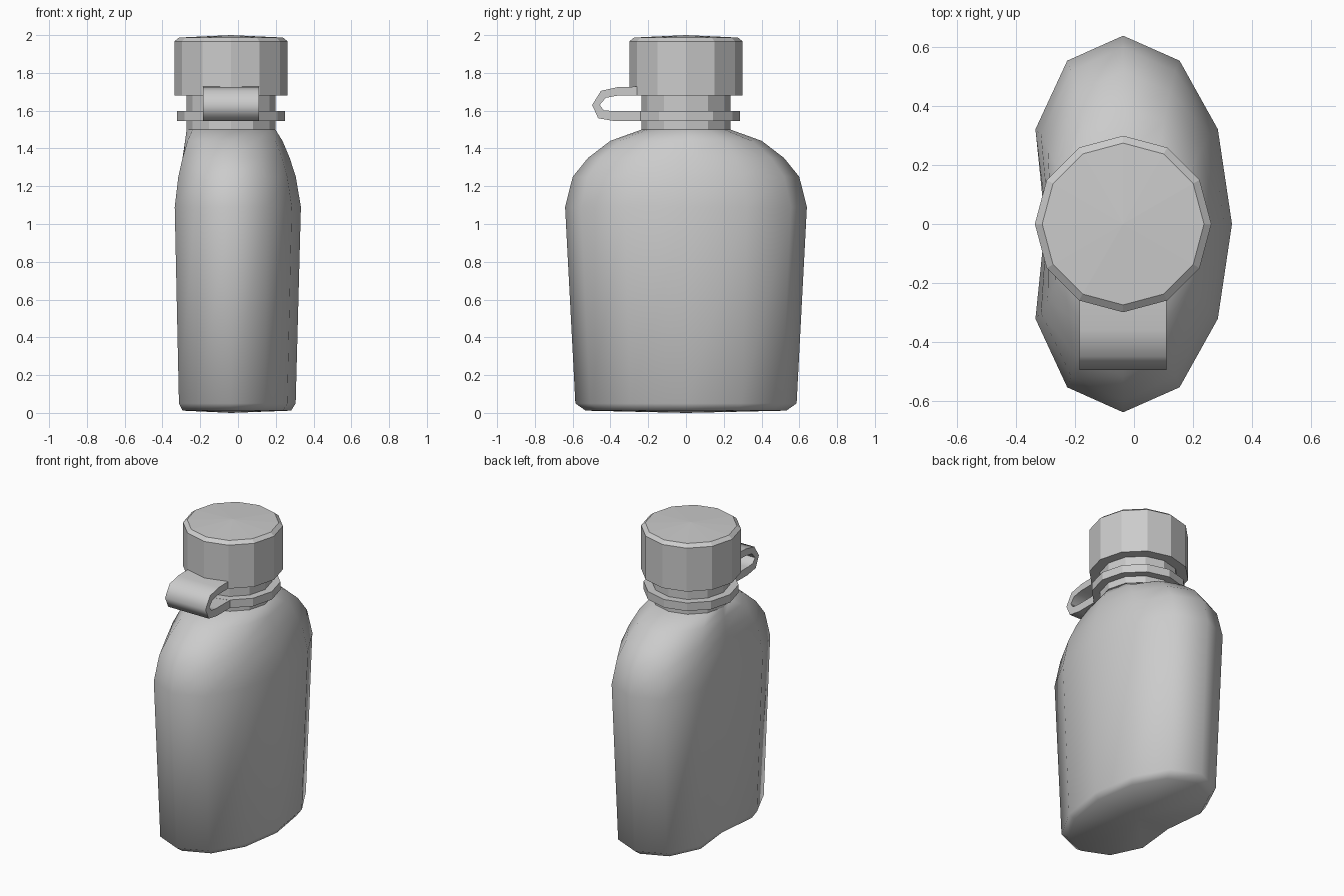
import bpy, bmesh, math

if "Cube" in bpy.data.objects:
    bpy.data.objects.remove(bpy.data.objects["Cube"])

CX = -0.037   # axis of the bottle
N = 12        # sides of every round part


def finish(name, bm, smooth_angle=None):
    bmesh.ops.recalc_face_normals(bm, faces=bm.faces[:])
    me = bpy.data.meshes.new(name)
    bm.to_mesh(me)
    bm.free()
    ob = bpy.data.objects.new(name, me)
    bpy.context.collection.objects.link(ob)
    if smooth_angle:
        bpy.ops.object.select_all(action='DESELECT')
        ob.select_set(True)
        bpy.context.view_layer.objects.active = ob
        bpy.ops.object.shade_smooth_by_angle(angle=math.radians(smooth_angle))
    return ob


def circle(r, z):
    return [(CX + r * math.cos(2 * math.pi * k / N),
             r * math.sin(2 * math.pi * k / N), z) for k in range(N)]


def loft(name, rings, bottom_z, top_z, smooth_angle=None):
    """Bridge rings and close both ends with a fan to a centre point."""
    bm = bmesh.new()
    vs = [[bm.verts.new(p) for p in ring] for ring in rings]
    for a, b in zip(vs, vs[1:]):
        for k in range(N):
            j = (k + 1) % N
            bm.faces.new((a[k], a[j], b[j], b[k]))
    for ring, z in ((vs[0], bottom_z), (vs[-1], top_z)):
        c = bm.verts.new((CX, 0, z))
        for k in range(N):
            bm.faces.new((ring[k], ring[(k + 1) % N], c))
    return finish(name, bm, smooth_angle)


# Body: kidney section, blending into the round neck at the shoulder
half = [(0.37, 0), (0.322, 0.322), (0.192, 0.555), (0, 0.64),
        (-0.19, 0.555), (-0.298, 0.322), (-0.265, 0)]
section = half + [(x, -y) for x, y in half[-2:0:-1]]
NECK_R = 0.235


def body_ring(z, sx, sy, tx=1, ty=1):
    ring = []
    for (x, y), (nx, ny, _) in zip(section, circle(NECK_R, z)):
        nx -= CX
        ring.append((CX + sx * (nx + (x - nx) * tx),
                     sy * (ny + (y - ny) * ty), z))
    return ring


loft("bottle_body", [
    body_ring(0.012, 0.86, 0.83),
    body_ring(0.05, 0.925, 0.915),
    body_ring(1.09, 1, 1),
    body_ring(1.25, 1, 1, 0.8, 0.9),
    body_ring(1.35, 1, 1, 0.56, 0.7),
    body_ring(1.44, 1, 1, 0.28, 0.41),
    body_ring(1.50, 1, 1, 0, 0),
], 0.0, 1.50, 60)

# Neck, strap collar and screw cap
loft("neck", [circle(NECK_R, 1.49), circle(NECK_R, 1.70)], 1.49, 1.70)
loft("strap_collar", [circle(0.285, 1.545), circle(0.285, 1.598)], 1.545, 1.598)
loft("screw_cap", [circle(0.30, 1.68), circle(0.30, 1.967),
                   circle(0.275, 1.987)], 1.68, 2.0)

# Strap: folded band from the cap to the collar
outer = [(-0.22, 1.728), (-0.36, 1.725), (-0.45, 1.705), (-0.497, 1.63),
         (-0.465, 1.56), (-0.38, 1.545), (-0.22, 1.545)]
inner = [(-0.22, 1.682), (-0.36, 1.68), (-0.425, 1.668), (-0.457, 1.63),
         (-0.435, 1.602), (-0.38, 1.597), (-0.22, 1.597)]
bm = bmesh.new()
rails = [[bm.verts.new((x, y, z)) for y, z in line]
         for x in (CX - 0.148, CX + 0.148) for line in (outer, inner)]
lo, li, ro, ri = rails
for a, b in ((lo, li), (li, ri), (ri, ro), (ro, lo)):
    for k in range(len(outer) - 1):
        bm.faces.new((a[k], a[k + 1], b[k + 1], b[k]))
for k in (0, -1):
    bm.faces.new((lo[k], li[k], ri[k], ro[k]))
finish("cap_strap", bm, 65)
